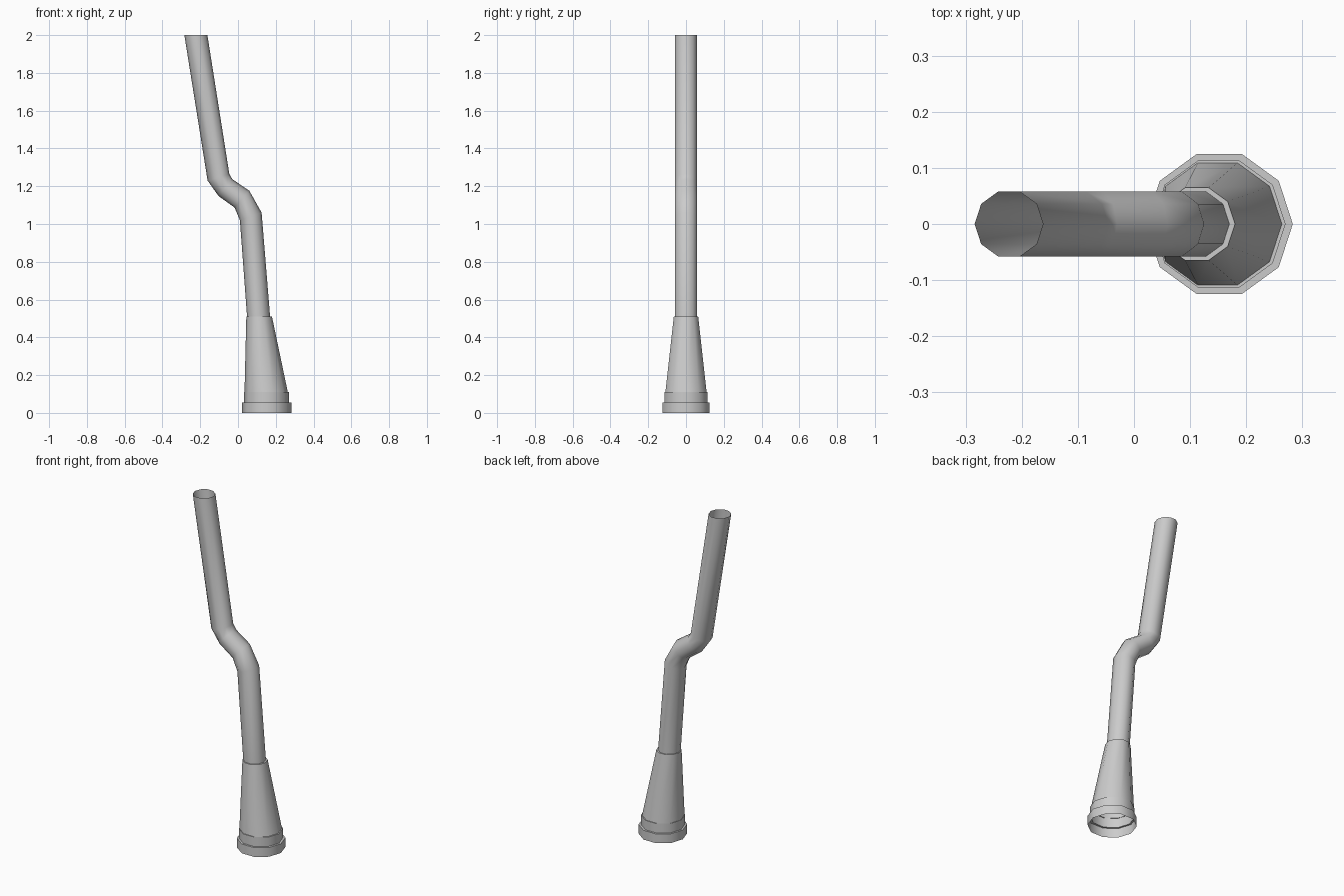
import bpy, bmesh
from math import cos, sin, pi

if "Cube" in bpy.data.objects:
    bpy.data.objects.remove(bpy.data.objects["Cube"])

SIDES = 10


def level(cx, z, r):
    """Horizontal ring: centre (x, z), half-axis (dx, dz), depth radius."""
    return (cx, z, r, 0.0, r)


def mitre(lx, lz, rx, rz, r=0.061):
    """Tilted ring given by its left and right corners."""
    return ((lx + rx) / 2, (lz + rz) / 2, (rx - lx) / 2, (rz - lz) / 2, r)


def loft(name, rings):
    bm = bmesh.new()
    loops = []
    for cx, cz, dx, dz, ry in rings:
        loops.append([bm.verts.new((cx + dx * cos(a), ry * sin(a), cz + dz * cos(a)))
                      for a in (2 * pi * i / SIDES for i in range(SIDES))])
    for lo, hi in zip(loops, loops[1:]):
        for i in range(SIDES):
            j = (i + 1) % SIDES
            bm.faces.new((lo[i], lo[j], hi[j], hi[i]))
    me = bpy.data.meshes.new(name)
    bm.to_mesh(me)
    bm.free()
    ob = bpy.data.objects.new(name, me)
    bpy.context.collection.objects.link(ob)
    bpy.ops.object.select_all(action='DESELECT')
    ob.select_set(True)
    bpy.context.view_layer.objects.active = ob
    bpy.ops.object.shade_smooth_by_angle(angle=0.7)
    return ob


# Stepped collar at the open lower end
loft("base_collar", [
    level(0.152, 0.0, 0.131), level(0.152, 0.055, 0.131),
    level(0.151, 0.055, 0.119), level(0.151, 0.111, 0.119),
    level(0.149, 0.111, 0.1145)])

# Skewed tapering sleeve with a small ledge at the top
loft("tapered_sleeve", [
    level(0.149, 0.111, 0.1145), level(0.112, 0.509, 0.068),
    level(0.109, 0.509, 0.061)])

# Bent pipe, open at the top
loft("bent_pipe", [
    level(0.109, 0.509, 0.061),
    mitre(0.010, 1.020, 0.125, 1.060),
    mitre(-0.018, 1.087, 0.060, 1.176),
    mitre(-0.103, 1.148, -0.030, 1.237),
    mitre(-0.161, 1.230, -0.046, 1.265),
    level(-0.223, 2.0, 0.061)])
